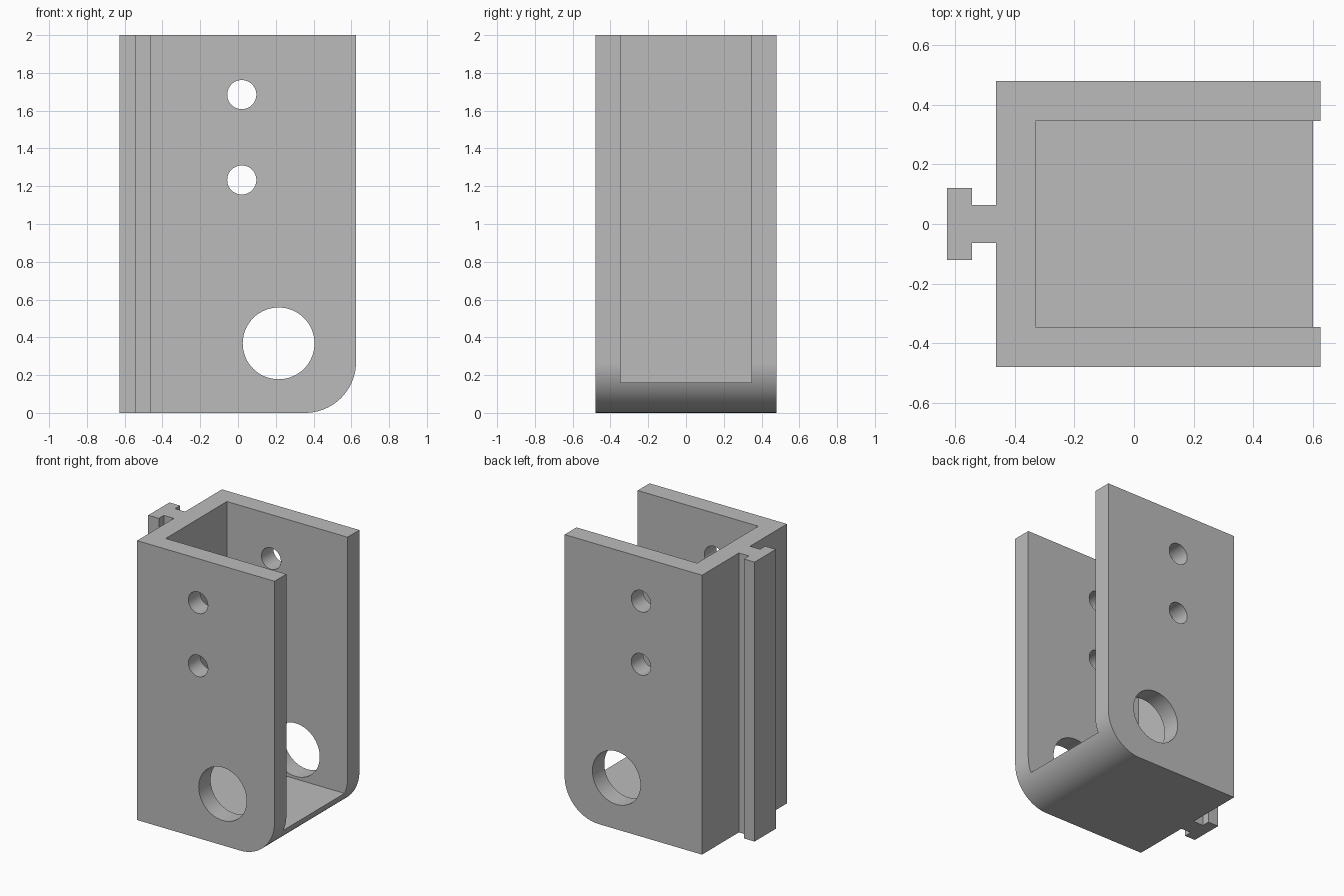
import bpy
import bmesh
from math import radians
from mathutils import Matrix, Vector

if "Cube" in bpy.data.objects:
    bpy.data.objects.remove(bpy.data.objects["Cube"], do_unlink=True)

HEIGHT = 2.0
CORNER_RADIUS = 0.27

grey = bpy.data.materials.new("plain grey")
grey.use_nodes = True
colour = (0.5, 0.5, 0.5, 1)
grey.diffuse_color = colour
grey.node_tree.nodes["Principled BSDF"].inputs["Base Color"].default_value = colour


def make_object(name, bm):
    bmesh.ops.recalc_face_normals(bm, faces=bm.faces)
    mesh = bpy.data.meshes.new(name)
    bm.to_mesh(mesh)
    bm.free()
    mesh.materials.append(grey)
    obj = bpy.data.objects.new(name, mesh)
    bpy.context.collection.objects.link(obj)
    return obj


def box_cutter(name, low, high):
    low, high = Vector(low), Vector(high)
    bm = bmesh.new()
    bmesh.ops.create_cube(bm, size=1, matrix=Matrix.Translation((low + high) / 2)
                          @ Matrix.Diagonal((high - low).to_4d()))
    return make_object(name, bm)


def hole_cutter(name, x, z, radius):
    bm = bmesh.new()
    place = Matrix.Translation((x, 0, z)) @ Matrix.Rotation(radians(90), 4, "X")
    bmesh.ops.create_cone(bm, cap_ends=True, segments=64, radius1=radius,
                          radius2=radius, depth=3, matrix=place)
    return make_object(name, bm)


# Plan outline: block with a T-shaped rail, one half mirrored across y
half = [(0.625, 0.48), (-0.463, 0.48), (-0.463, 0.063),
        (-0.543, 0.063), (-0.543, 0.12), (-0.627, 0.12)]
outline = half + [(x, -y) for x, y in reversed(half)]
bm = bmesh.new()
base = bm.faces.new([bm.verts.new((x, y, 0)) for x, y in outline])
top = bmesh.ops.extrude_face_region(bm, geom=[base])["geom"]
bmesh.ops.translate(bm, vec=(0, 0, HEIGHT),
                    verts=[v for v in top if isinstance(v, bmesh.types.BMVert)])

# Rounded lower corner on the open side
corner = [e for e in bm.edges if all(v.co.z < 0.01 and v.co.x > 0.6 for v in e.verts)]
bmesh.ops.bevel(bm, geom=corner, offset=CORNER_RADIUS, segments=20,
                profile=0.5, affect="EDGES")
bracket = make_object("channel_bracket", bm)

# Channel opening, pivot hole and two pin holes
cutters = [
    box_cutter("channel_cutter", (-0.33, -0.346, 0.16), (1, 0.346, 3)),
    hole_cutter("pivot_hole_cutter", 0.215, 0.368, 0.19),
    hole_cutter("lower_pin_cutter", 0.02, 1.233, 0.077),
    hole_cutter("upper_pin_cutter", 0.02, 1.685, 0.077),
]
bpy.context.view_layer.objects.active = bracket
for cutter in cutters:
    cutter.hide_render = True
    cut = bracket.modifiers.new(cutter.name, "BOOLEAN")
    cut.operation = "DIFFERENCE"
    cut.solver = "EXACT"
    cut.object = cutter
    bpy.ops.object.modifier_apply(modifier=cut.name)
for cutter in cutters:
    bpy.data.objects.remove(cutter, do_unlink=True)

# Smooth curved surfaces, crisp edges
bpy.ops.object.select_all(action="DESELECT")
bracket.select_set(True)
bpy.ops.object.shade_smooth_by_angle(angle=radians(30))
